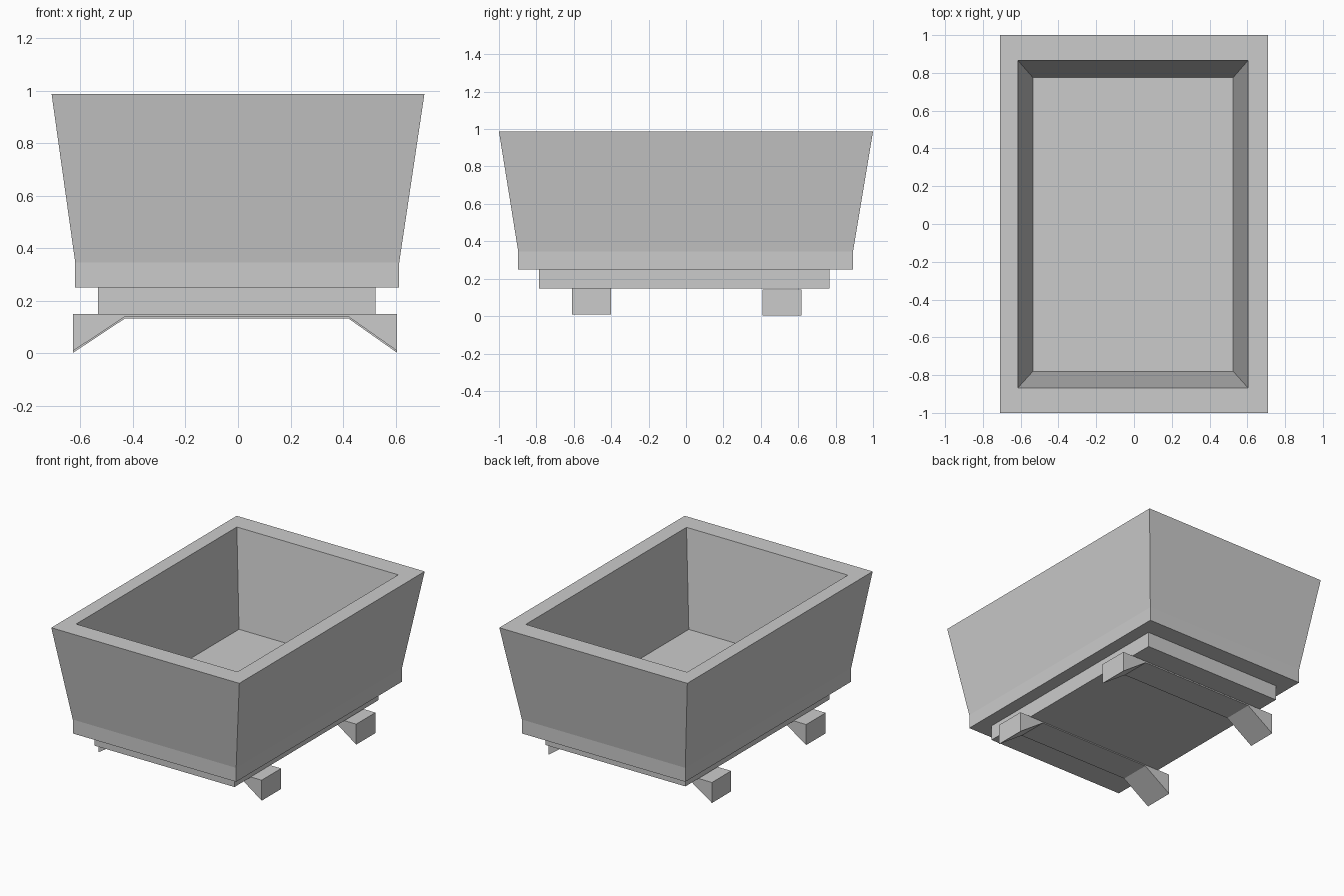
import bpy, bmesh

if "Cube" in bpy.data.objects:
    bpy.data.objects.remove(bpy.data.objects["Cube"])


def make_object(name, bm):
    bmesh.ops.recalc_face_normals(bm, faces=bm.faces[:])
    mesh = bpy.data.meshes.new(name)
    bm.to_mesh(mesh)
    bm.free()
    obj = bpy.data.objects.new(name, mesh)
    bpy.context.collection.objects.link(obj)
    return obj


def loft(name, sections):
    """Skin rectangular sections (x0, x1, y0, y1, z) and cap both ends."""
    bm = bmesh.new()
    rings = [[bm.verts.new(p) for p in
              ((x0, y0, z), (x1, y0, z), (x1, y1, z), (x0, y1, z))]
             for x0, x1, y0, y1, z in sections]
    for a, b in zip(rings, rings[1:]):
        for i in range(4):
            j = (i + 1) % 4
            bm.faces.new((a[i], a[j], b[j], b[i]))
    bm.faces.new(rings[0])
    bm.faces.new(rings[-1])
    return make_object(name, bm)


def extrude_profile(name, profile, y0, y1, dz):
    """Extrude an x-z profile along y."""
    bm = bmesh.new()
    face = bm.faces.new([bm.verts.new((x, y0, z + dz)) for x, z in profile])
    ext = bmesh.ops.extrude_face_region(bm, geom=[face])
    verts = [v for v in ext["geom"] if isinstance(v, bmesh.types.BMVert)]
    bmesh.ops.translate(bm, verts=verts, vec=(0, y1 - y0, 0))
    return make_object(name, bm)


# Flared tub: up the outside, over the rim, down the inside to the floor
loft("tub", [
    (-0.62, 0.614, -0.897, 0.893, 0.25),
    (-0.62, 0.614, -0.897, 0.893, 0.345),
    (-0.71, 0.71, -1.0, 1.0, 0.987),
    (-0.615, 0.604, -0.868, 0.866, 0.987),
    (-0.535, 0.525, -0.78, 0.775, 0.345),
])

# Base plate under the tub
loft("base_plate", [
    (-0.533, 0.523, -0.785, 0.767, 0.147),
    (-0.533, 0.523, -0.785, 0.767, 0.25),
])

# Feet: thin cross bars with wedge-shaped ends
foot = [(-0.628, 0.147), (-0.628, 0.007), (-0.43, 0.138),
        (0.42, 0.138), (0.606, 0.007), (0.606, 0.147)]
for name, y0, y1, dz in (("front_foot", -0.61, -0.40, 0.002),
                         ("back_foot", 0.41, 0.617, -0.005)):
    extrude_profile(name, foot, y0, y1, dz)
